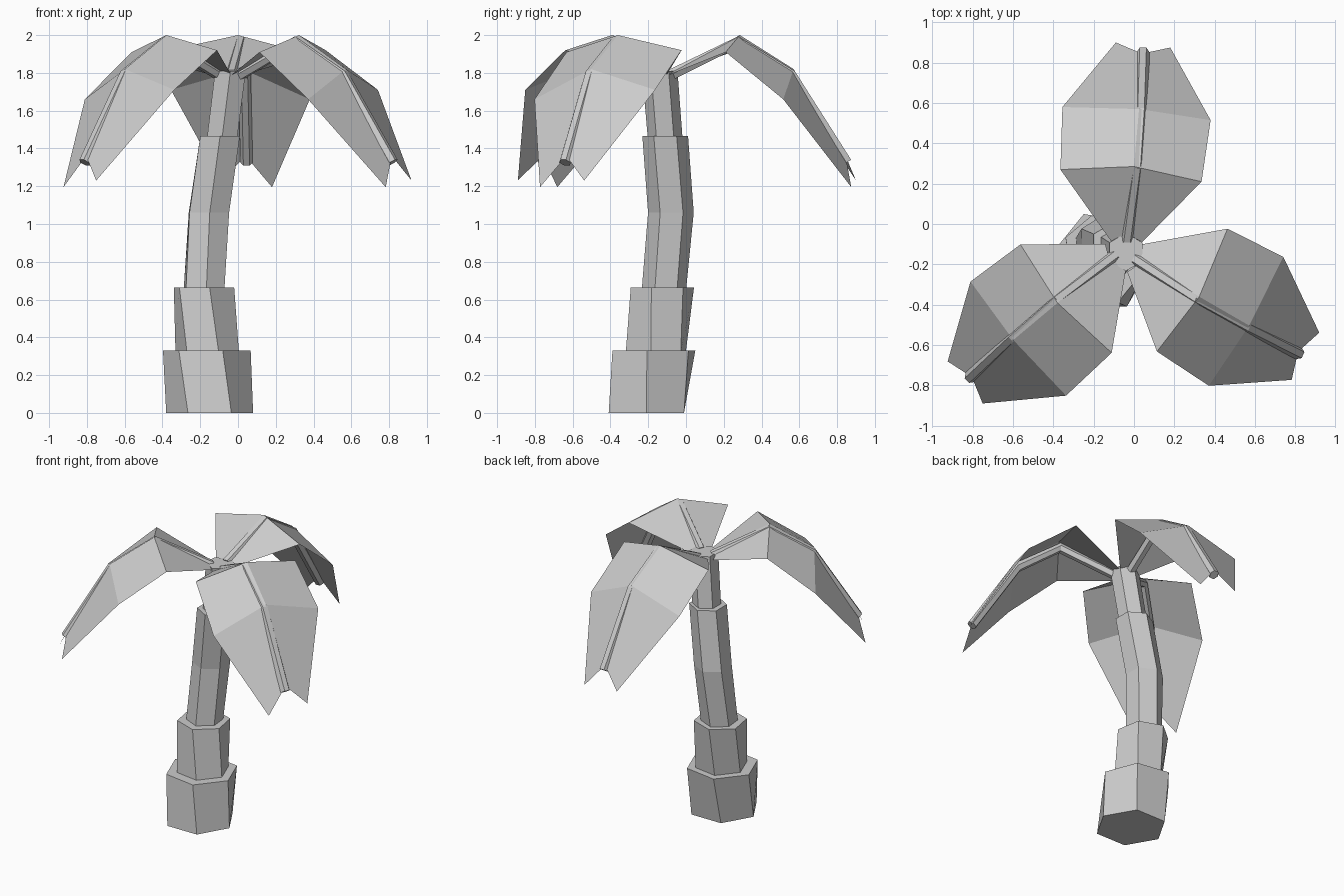
import bpy, math
from mathutils import Vector, Matrix

if "Cube" in bpy.data.objects:
    bpy.data.objects.remove(bpy.data.objects["Cube"])


def make(name, verts, faces):
    me = bpy.data.meshes.new(name)
    me.from_pydata(verts, [], faces)
    me.update()
    ob = bpy.data.objects.new(name, me)
    bpy.context.collection.objects.link(ob)
    return ob


def loft(name, rings):
    """Closed skin over equal-sized rings of points."""
    n = len(rings[0])
    verts = [p for r in rings for p in r]
    faces = [(i * n + j, i * n + (j + 1) % n, (i + 1) * n + (j + 1) % n, (i + 1) * n + j)
             for i in range(len(rings) - 1) for j in range(n)]
    faces.append(tuple(reversed(range(n))))
    faces.append(tuple(range(len(verts) - n, len(verts))))
    return make(name, verts, faces)


def hexagon(x, y, z, r, turn):
    return [(x + r * math.cos(math.radians(turn + 60 * k)),
             y + r * math.sin(math.radians(turn + 60 * k)), z) for k in range(6)]


# Trunk: four stacked hexagonal sections (x, y, z, radius, twist)
trunk = {
    "trunk_base": [(-.15, -.21, 0, .23, 0), (-.165, -.17, .33, .235, -9)],
    "trunk_lower": [(-.163, -.16, .32, .17, -9), (-.18, -.125, .665, .17, -20)],
    "trunk_middle": [(-.18, -.117, .65, .118, -24), (-.154, -.08, 1.06, .121, -28),
                     (-.095, -.11, 1.465, .121, -30)],
    "trunk_top": [(-.085, -.11, 1.45, .092, -30), (-.04, -.139, 1.81, .094, -30)],
}
for name, rings in trunk.items():
    loft(name, [hexagon(*r) for r in rings])

# Leaf: rows of left edge, central ridge, right edge from crown to tip
rows = [
    [(-.11, -.09, 1.79), (-.03, -.05, 1.82), (.04, -.09, 1.79)],
    [(-.365, .27, 1.92), (0, .285, 2.0), (.335, .21, 1.91)],
    [(-.355, .58, 1.71), (.025, .57, 1.82), (.38, .515, 1.66)],
    [(-.09, .90, 1.23), (.04, .845, 1.36), (.18, .875, 1.195)],
]
leaf_verts = [p for r in rows for p in r]
leaf_faces = [(3 * i + j, 3 * i + j + 1, 3 * i + j + 4, 3 * i + j + 3)
              for i in range(3) for j in range(2)]

# Stem: hexagonal rib just under the ridge
path = [Vector(p) for p in [(-.035, -.08, 1.79), (.015, .275, 1.965),
                            (.035, .555, 1.79), (.045, .85, 1.325)]]
stem_rings = []
for i, p in enumerate(path):
    t = (path[min(i + 1, 3)] - path[max(i - 1, 0)]).normalized()
    side = Vector((1, 0, 0))
    up = side.cross(t).normalized()
    stem_rings.append([p + .033 * (side * math.cos(k * math.pi / 3) + up * math.sin(k * math.pi / 3))
                       for k in range(6)])

# Three fronds: turned and shifted copies
places = {"back": (0, 0, 0), "right": (-115, .065, -.24), "left": (135, -.178, -.19)}
for name, (turn, x, y) in places.items():
    m = Matrix.Translation((x, y, 0)) @ Matrix.Rotation(math.radians(turn), 4, 'Z')
    make(name + "_leaf", leaf_verts, leaf_faces).matrix_world = m
    loft(name + "_leaf_stem", stem_rings).matrix_world = m
